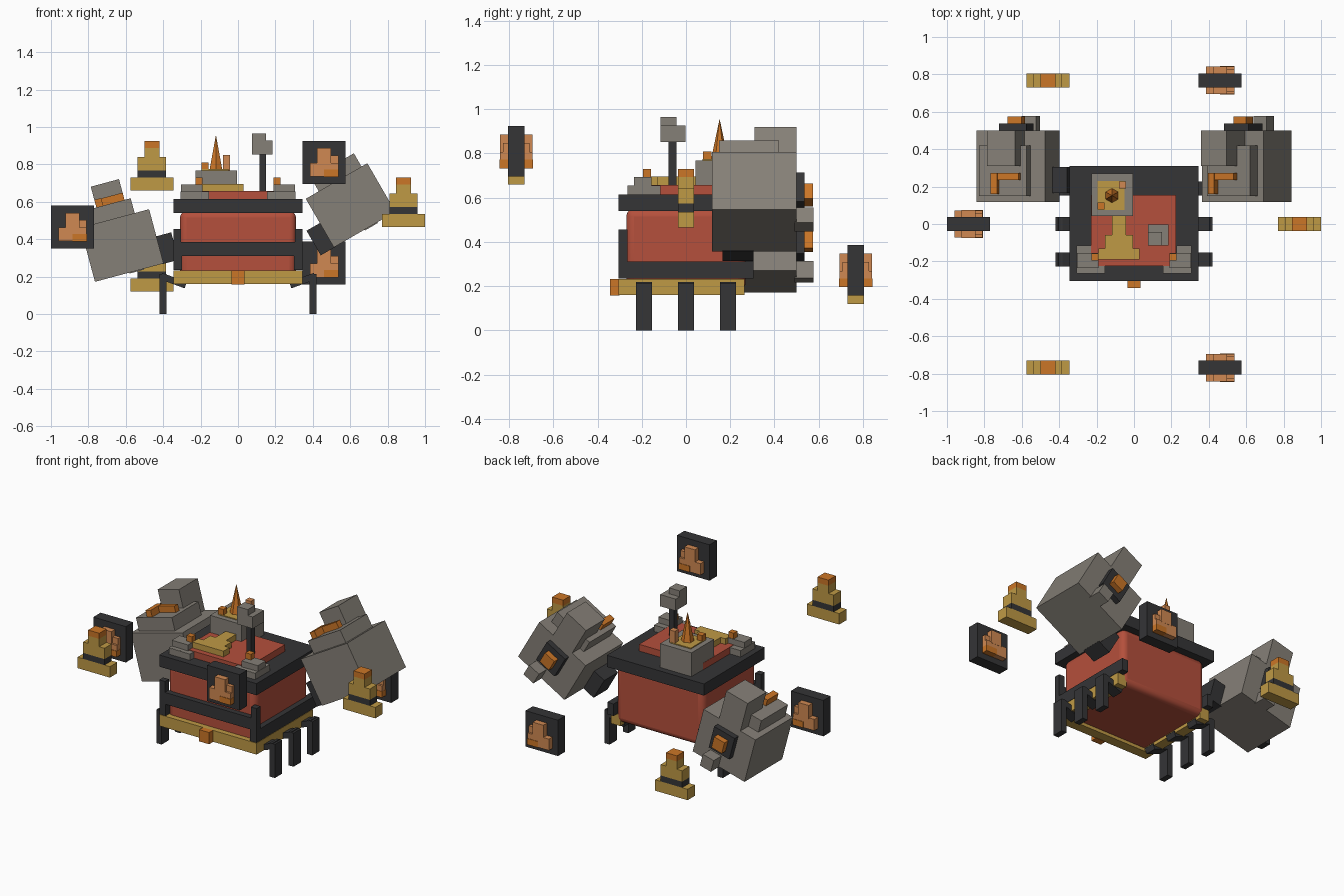
import bpy, bmesh, math
from mathutils import Matrix, Vector

if "Cube" in bpy.data.objects:
    bpy.data.objects.remove(bpy.data.objects["Cube"])


def material(name, r, g, b):
    m = bpy.data.materials.new(name)
    m.use_nodes = True
    m.diffuse_color = (r, g, b, 1)
    m.node_tree.nodes["Principled BSDF"].inputs["Base Color"].default_value = (r, g, b, 1)
    return m


RED = material("red paint", .46, .08, .045)
DARK = material("dark iron", .035, .035, .037)
GREY = material("warm grey", .235, .215, .185)
GOLD = material("brass gold", .52, .32, .06)
ORANGE = material("orange", .6, .18, .02)
COPPER = material("pale copper", .63, .25, .085)


def add(name, bm, mat):
    me = bpy.data.meshes.new(name)
    bm.to_mesh(me)
    bm.free()
    me.materials.append(mat)
    ob = bpy.data.objects.new(name, me)
    bpy.context.scene.collection.objects.link(ob)
    return ob


def box(name, x, y, z, mat, frame=None):
    """Box from (low, high) ranges, optionally placed in a tilted frame."""
    bm = bmesh.new()
    bmesh.ops.create_cube(bm, size=1)
    lo, hi = zip(x, y, z)
    lo, hi = Vector(lo), Vector(hi)
    m = Matrix.Translation((lo + hi) / 2) @ Matrix.Diagonal((hi - lo).to_4d())
    bm.transform((frame or Matrix()) @ m)
    return add(name, bm, mat)


def both(a, b, s):
    return tuple(sorted((a * s, b * s)))


# Body with rounded edges
body = box("body", (-.31, .31), (-.27, .27), (.18, .55), RED)
bev = body.modifiers.new("rounding", "BEVEL")
bev.width = .035
bev.segments = 4
bpy.context.view_layer.objects.active = body
body.select_set(True)
bpy.ops.object.shade_smooth_by_angle()
body.select_set(False)

# Deck, belts and base frame
box("deck", (-.345, .345), (-.305, .31), (.54, .615), DARK)
box("deck_panel", (-.23, .225), (-.225, .155), (.61, .658), RED)
box("front_belt", (-.345, .345), (-.305, -.265), (.31, .385), DARK)
box("front_base", (-.345, .345), (-.305, -.24), (.16, .233), GOLD)
box("base_buckle", (-.035, .035), (-.343, -.3), (.158, .233), ORANGE)

for s, side in ((1, "left"), (-1, "right")):
    box(side + "_belt", both(.3, .345, s), (-.305, .305), (.235, .312), DARK)
    box(side + "_base", both(.28, .345, s), (-.3, .265), (.16, .233), GOLD)
    box(side + "_front_post", both(.305, .345, s), (-.305, -.265), (.31, .455), DARK)
    # Three bent legs
    for i, y in enumerate((-.19, 0, .19)):
        span = (y - .037, y + .037)
        box(f"{side}_leg_{i}", both(.383, .42, s), span, (0, .215), DARK)
        tilt = Matrix.Translation((s * .345, 0, .178)) @ Matrix.Rotation(-s * math.radians(20), 4, 'Y')
        box(f"{side}_leg_arm_{i}", (-.07, .07), span, (-.018, .018), DARK, tilt)
    # Stepped corner stack on the deck
    box(side + "_stack_front", both(.155, .305, s), (-.265, -.19), (.61, .655), GREY)
    box(side + "_stack_side", both(.228, .307, s), (-.263, -.115), (.61, .656), GREY)
    box(side + "_stack_top", both(.19, .305, s), (-.235, -.155), (.65, .693), GREY)
    box(side + "_stack_cap", both(.19, .228, s), (-.195, -.158), (.69, .73), ORANGE)

# Flat stepped ornament on the deck
for i, (w, y0, y1) in enumerate(((.11, -.19, -.13), (.075, -.13, -.06), (.037, -.06, .045))):
    box(f"deck_ornament_{i}", (-.08 - w, -.08 + w), (y0, y1), (.65, .695), GOLD)

# Chimney block with spike
box("chimney_block", (-.228, -.005), (.042, .27), (.61, .768), GREY)
box("chimney_plate", (-.195, -.05), (.075, .23), (.765, .774), GOLD)
box("chimney_stub_low", (-.195, -.158), (.077, .115), (.765, .81), ORANGE)
box("chimney_stub_high", (-.08, -.042), (.19, .228), (.765, .85), COPPER)
bm = bmesh.new()
bmesh.ops.create_cone(bm, cap_ends=True, segments=6, radius1=.04, radius2=0, depth=.19,
                      matrix=Matrix.Translation((-.118, .152, .862)))
add("spike", bm, ORANGE)

# Mast with lookout head
box("mast", (.115, .15), (-.08, -.042), (.65, .86), DARK)
box("mast_head", (.075, .185), (-.115, -.003), (.852, .927), GREY)
box("mast_head_top", (.075, .15), (-.115, -.042), (.925, .965), GREY)


# Tilted rear pods
def pod(name, s, cx, cz, angle, step):
    f = Matrix.Translation((cx, 0, cz)) @ Matrix.Rotation(-math.radians(angle), 4, 'Y')
    box(name + "_box", (-.19, .19), (.118, .5), (-.15, .15), GREY, f)
    box(name + "_step", step, (.15, .42), (.14, .232), GREY, f)
    box(name + "_top", (-.08, .076), (.31, .5), (.14, .347), GREY, f)
    box(name + "_trim", (-.08, .076), (.235, .272), (.22, .272), ORANGE, f)
    box(name + "_trim_end", (-.08, -.042), (.16, .272), (.22, .274), ORANGE, f)
    box(name + "_joint", both(.18, .272, -s), (.165, .305), (-.152, 0), DARK, f)
    box(name + "_back_plate", (-.075, .075), (.49, .537), (-.04, .11), DARK, f)
    box(name + "_back_knob", (-.038, .038), (.53, .575), (-.003, .073), ORANGE, f)
    box(name + "_back_block", (0, .08), (.49, .577), (-.155, -.075), GREY, f)


pod("left_pod", 1, .602, .581, 30, (-.11, .154))
pod("right_pod", -1, -.62, .366, 15, (-.154, .11))


# Floating stepped tokens
def token(name, x, y, z):
    tiers = ((.115, .07, GOLD), (.076, .038, DARK), (.076, .07, GOLD),
             (.039, .05, GOLD), (.039, .036, ORANGE))
    for i, (w, h, mat) in enumerate(tiers):
        box(f"{name}_tier_{i}", (x - w, x + w), (y - .037, y + .037), (z, z + h), mat)
        z += h


token("front_token", -.46, -.768, .66)
token("back_token", -.46, .768, .12)
token("side_token", .885, 0, .465)


# Floating square plates with a relief on both faces
def plaque(name, x, y, z):
    f = Matrix.Translation((x, y, z))
    box(name + "_plate", (-.115, .115), (-.037, .037), (-.115, .115), DARK, f)
    box(name + "_relief_base", (-.076, .076), (-.073, .073), (-.076, -.003), COPPER, f)
    box(name + "_relief_mid", (-.037, .076), (-.06, .06), (-.01, .037), COPPER, f)
    box(name + "_relief_top", (-.037, .038), (-.074, .074), (-.01, .076), COPPER, f)
    box(name + "_relief_foot", (0, .077), (-.076, .076), (-.077, -.038), ORANGE, f)


plaque("front_plaque", .46, -.768, .81)
plaque("back_plaque", .46, .768, .272)
plaque("side_plaque", -.885, 0, .465)
